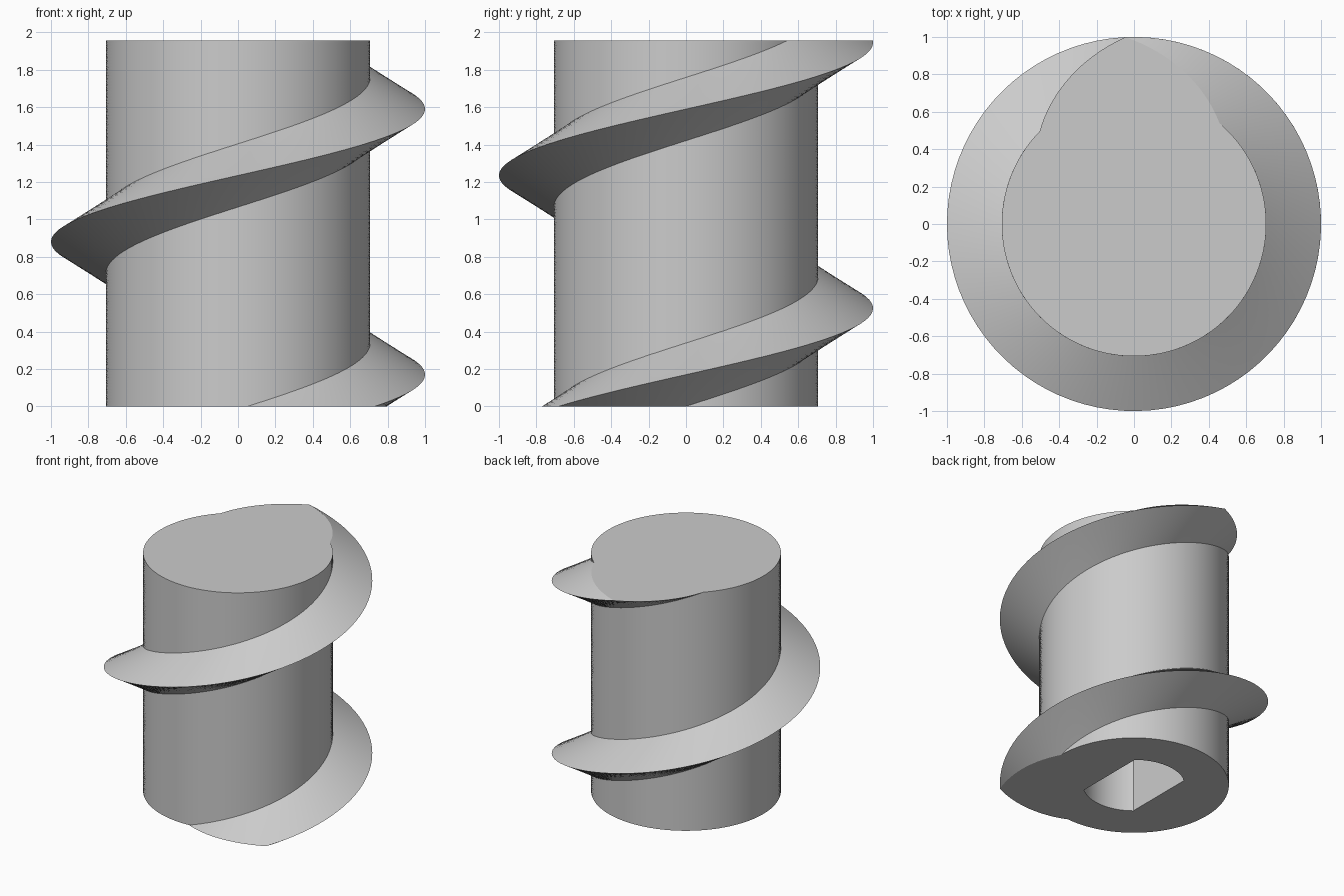
import bpy
import bmesh
from math import pi, cos, sin, tan, acos, radians

if "Cube" in bpy.data.objects:
    bpy.data.objects.remove(bpy.data.objects["Cube"])

HEIGHT, PITCH = 1.955, 1.42
CORE, CREST = 0.707, 1.0
START = radians(-43)              # crest direction at the base
HALF = (CREST - CORE) * tan(radians(30)) / PITCH * 2 * pi   # half angle of the thread section
BORE_R, BORE_FLAT, BORE_DEPTH = 0.38, 0.24, 1.0
LAYERS, FLANK, BACK = 120, 16, 96

grey = bpy.data.materials.new("light grey")
grey.use_nodes = True
colour = (0.6, 0.6, 0.6, 1)
grey.diffuse_color = colour
grey.node_tree.nodes["Principled BSDF"].inputs["Base Color"].default_value = colour


def loft(name, rings):
    """Solid skinned through closed rings, with flat caps."""
    bm = bmesh.new()
    loops = [[bm.verts.new(p) for p in ring] for ring in rings]
    n = len(loops[0])
    for a, b in zip(loops, loops[1:]):
        for i in range(n):
            j = (i + 1) % n
            bm.faces.new((a[i], a[j], b[j], b[i]))
    bm.faces.new(loops[0][::-1])
    bm.faces.new(loops[-1])
    mesh = bpy.data.meshes.new(name)
    bm.to_mesh(mesh)
    bm.free()
    mesh.materials.append(grey)
    obj = bpy.data.objects.new(name, mesh)
    bpy.context.collection.objects.link(obj)
    return obj


# Horizontal section: round core with one pointed lobe, as (angle, radius)
section = []
for i in range(-FLANK, FLANK + 1):
    t = i / FLANK
    section.append((t * HALF, CREST - abs(t) * (CREST - CORE)))
for i in range(1, BACK):
    section.append((HALF + (2 * pi - 2 * HALF) * i / BACK, CORE))

# Screw body: the section rises and twists to sweep out the thread
rings = []
for k in range(LAYERS + 1):
    z = HEIGHT * k / LAYERS
    turn = START + 2 * pi * z / PITCH
    rings.append([(r * cos(a + turn), r * sin(a + turn), z) for a, r in section])
screw = loft("threaded_screw", rings)

# Blind shaft socket with two flats, open at the base
edge = acos(BORE_FLAT / BORE_R)
outline = []
for side in (0, pi):
    for i in range(25):
        a = side + edge + (pi - 2 * edge) * i / 24
        outline.append((BORE_R * cos(a), BORE_R * sin(a)))
cutter = loft("socket_cutter", [[(x, y, z) for x, y in outline] for z in (-0.2, BORE_DEPTH)])
cutter.hide_render = True

cut = screw.modifiers.new("socket", "BOOLEAN")
cut.operation = "DIFFERENCE"
cut.solver = "EXACT"
cut.object = cutter
bpy.ops.object.select_all(action="DESELECT")
screw.select_set(True)
bpy.context.view_layer.objects.active = screw
bpy.ops.object.modifier_apply(modifier=cut.name)
bpy.data.objects.remove(cutter)
bpy.ops.object.shade_smooth_by_angle(angle=radians(30))
